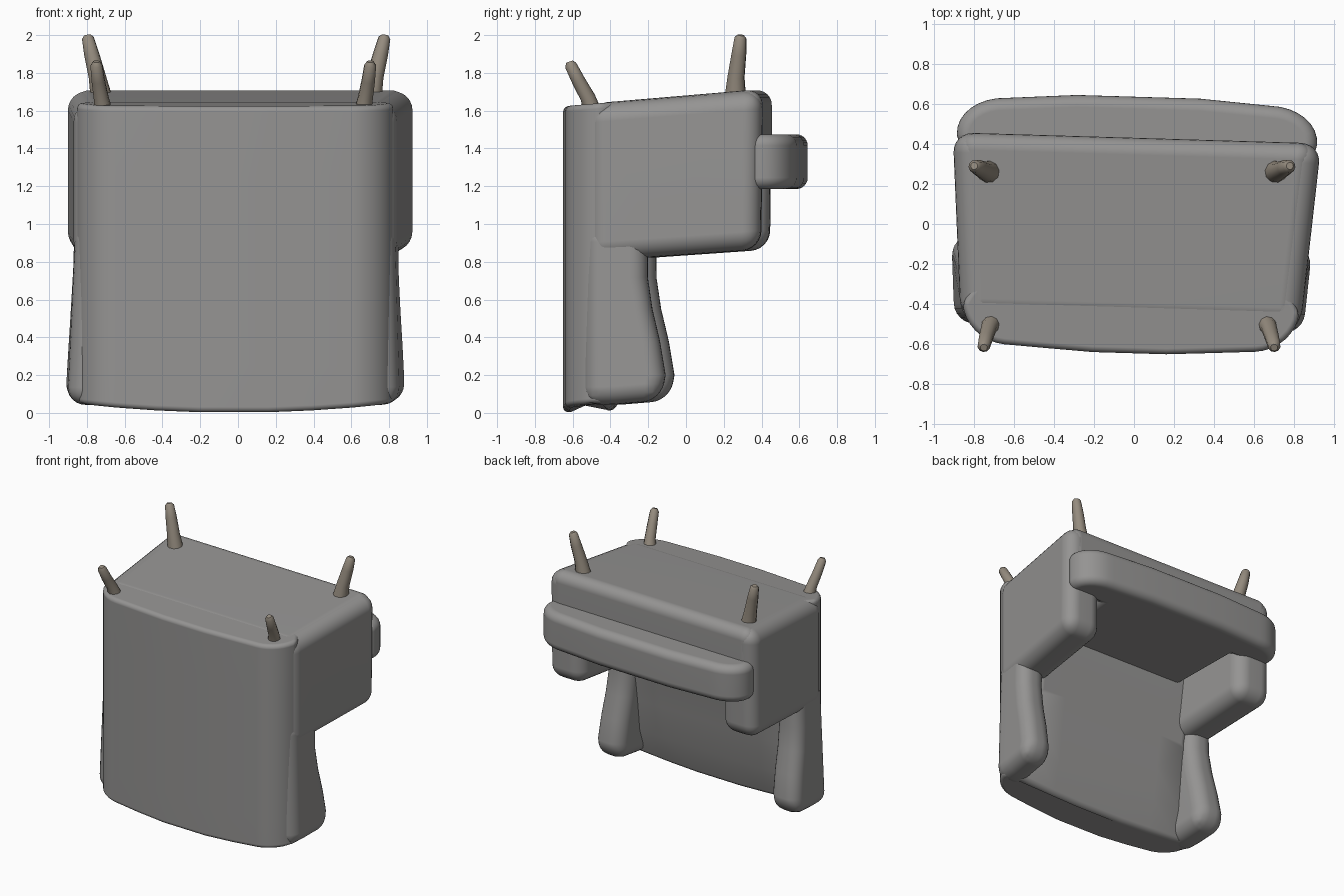
import bpy, bmesh, math
from mathutils import Vector

if "Cube" in bpy.data.objects:
    bpy.data.objects.remove(bpy.data.objects["Cube"])

# Upside-down wing armchair: seat underside and legs face up, back faces -y.


def material(name, colour):
    mat = bpy.data.materials.new(name)
    mat.diffuse_color = (*colour, 1)
    mat.use_nodes = True
    mat.node_tree.nodes["Principled BSDF"].inputs["Base Color"].default_value = mat.diffuse_color
    return mat


fabric = material("grey fabric", (0.30, 0.295, 0.29))
wood = material("leg wood", (0.30, 0.26, 0.21))


def settle(v):
    """Overall upholstery shape: narrower towards -y with a slight twist."""
    x, y, z = v
    x *= 1 + 0.085 * (y - 0.3)
    return Vector((x + 0.035 * y, y - 0.03 * x, z))


def prism(name, profile, levels, axis="x", bevel=0.07, shape=None):
    """Loft a profile through levels along x (points y,z) or z (points x,y)."""
    bm = bmesh.new()
    rings = []
    for t in levels:
        ring = []
        for p, q in profile:
            v = Vector((t, p, q)) if axis == "x" else Vector((p, q, t))
            ring.append(bm.verts.new(settle(shape(v) if shape else v)))
        rings.append(ring)
    n = len(profile)
    for r, s in zip(rings, rings[1:]):
        for i in range(n):
            bm.faces.new((r[i], r[(i + 1) % n], s[(i + 1) % n], s[i]))
    bm.faces.new(rings[0][::-1])
    bm.faces.new(rings[-1])
    bmesh.ops.recalc_face_normals(bm, faces=bm.faces)
    me = bpy.data.meshes.new(name)
    bm.to_mesh(me)
    bm.free()
    me.materials.append(fabric)
    ob = bpy.data.objects.new(name, me)
    bpy.context.collection.objects.link(ob)
    mod = ob.modifiers.new("soft edges", "BEVEL")
    mod.width = bevel
    mod.segments = 6
    mod.limit_method = "ANGLE"
    mod.angle_limit = 0.6
    for p in me.polygons:
        p.use_smooth = True
    ob.modifiers.new("even shading", "WEIGHTED_NORMAL")
    return ob


def mirrored(half):
    return half + [(-x, y) for x, y in reversed(half)]


def corner(cx, cy, rx, ry, a, b, n=8):
    angles = [math.radians(a + (b - a) * i / n) for i in range(n + 1)]
    return [(cx + rx * math.cos(t), cy + ry * math.sin(t)) for t in angles]


# Backrest: rounded plan outline, padding swelling forward towards the seat
def pad(v):
    x, y, z = v
    if y > -0.36:
        y = -0.33 + 0.16 * min(1, z / 1.2) ** 1.4 + min(0, z - 0.1) * 0.5
    if z < 0.1:
        z += 0.045 * (x / 0.88) ** 2 + max(0, y + 0.5) * 0.1
    if z > 1.6:
        z = 1.63 + 0.08 * (y + 0.55)
    return Vector((x, y, z))


outline = [(0.20, -0.30), (0.45, -0.30), (0.68, -0.30), (0.86, -0.37)]
outline += corner(0.66, -0.42, 0.235, 0.20, 0, -85)
outline += [(0.45, -0.632), (0.20, -0.645)]
prism("backrest", mirrored(outline), [0, 0.25, 0.5, 0.75, 1.0, 1.25, 1.64],
      axis="z", bevel=0.075, shape=pad)

# Seat base with the sloping underside
prism("seat_base", [(-0.48, 1.25), (0.43, 1.25), (0.43, 1.715), (-0.48, 1.638)],
      [-0.88, 0, 0.88], bevel=0.085)

# T-shaped cushion: runs between the arms and wraps across their fronts
half = [(0.60, -0.30), (0.60, 0.35), (0.88, 0.35)]
half += corner(0.64, 0.42, 0.25, 0.19, 0, 90) + [(0.30, 0.635)]
prism("seat_cushion", mirrored(half), [1.185, 1.475], axis="z", bevel=0.06)

for side, s, spread in (("left", -1, 0.05), ("right", 1, 0.03)):
    # Arm
    prism(side + "_arm", [(-0.50, 0.80), (-0.15, 0.825), (0.42, 0.865),
                          (0.43, 1.71), (-0.50, 1.635)],
          [s * 0.61, s * 0.91], bevel=0.1)

    # Wing, flaring outwards towards the floor
    def flare(v):
        v.x += s * spread * max(0, 1 - v.z / 0.85) * (1 if abs(v.x) > 0.8 else 0.4)
        return v
    prism(side + "_wing", [(-0.52, 0.04), (-0.35, 0.045), (-0.11, 0.065),
                           (-0.085, 0.20), (-0.115, 0.38), (-0.155, 0.55),
                           (-0.18, 0.72), (-0.18, 1.0), (-0.52, 1.0)],
          [s * 0.67, s * 0.90], bevel=0.095, shape=flare)


def leg(name, path):
    """Tapered, slightly bent leg along points (x, y, z, radius)."""
    cu = bpy.data.curves.new(name, "CURVE")
    cu.dimensions = "3D"
    cu.bevel_depth = 1.0
    cu.bevel_resolution = 3
    cu.use_fill_caps = True
    sp = cu.splines.new("POLY")
    sp.points.add(len(path) - 1)
    for p, (x, y, z, r) in zip(sp.points, path):
        p.co = (x, y, z, 1)
        p.radius = r
    sp.use_smooth = True
    ob = bpy.data.objects.new(name, cu)
    bpy.context.collection.objects.link(ob)
    cu.materials.append(wood)


# Legs: long pair under the seat front, short raked pair under the back
for side, s in (("left", -1), ("right", 1)):
    dx = -0.01
    leg(side + "_seat_leg", [(s * 0.71 + dx, 0.26, 1.65, 0.06),
                             (s * 0.735 + dx, 0.265, 1.78, 0.046),
                             (s * 0.765 + dx, 0.28, 1.90, 0.04),
                             (s * 0.785 + dx, 0.288, 1.985, 0.032),
                             (s * 0.788 + dx, 0.29, 2.0, 0.018)])
    dx = -0.025
    leg(side + "_back_leg", [(s * 0.685 + dx, -0.49, 1.58, 0.05),
                             (s * 0.70 + dx, -0.52, 1.67, 0.04),
                             (s * 0.715 + dx, -0.57, 1.76, 0.036),
                             (s * 0.725 + dx, -0.61, 1.84, 0.032),
                             (s * 0.725 + dx, -0.617, 1.86, 0.018)])
